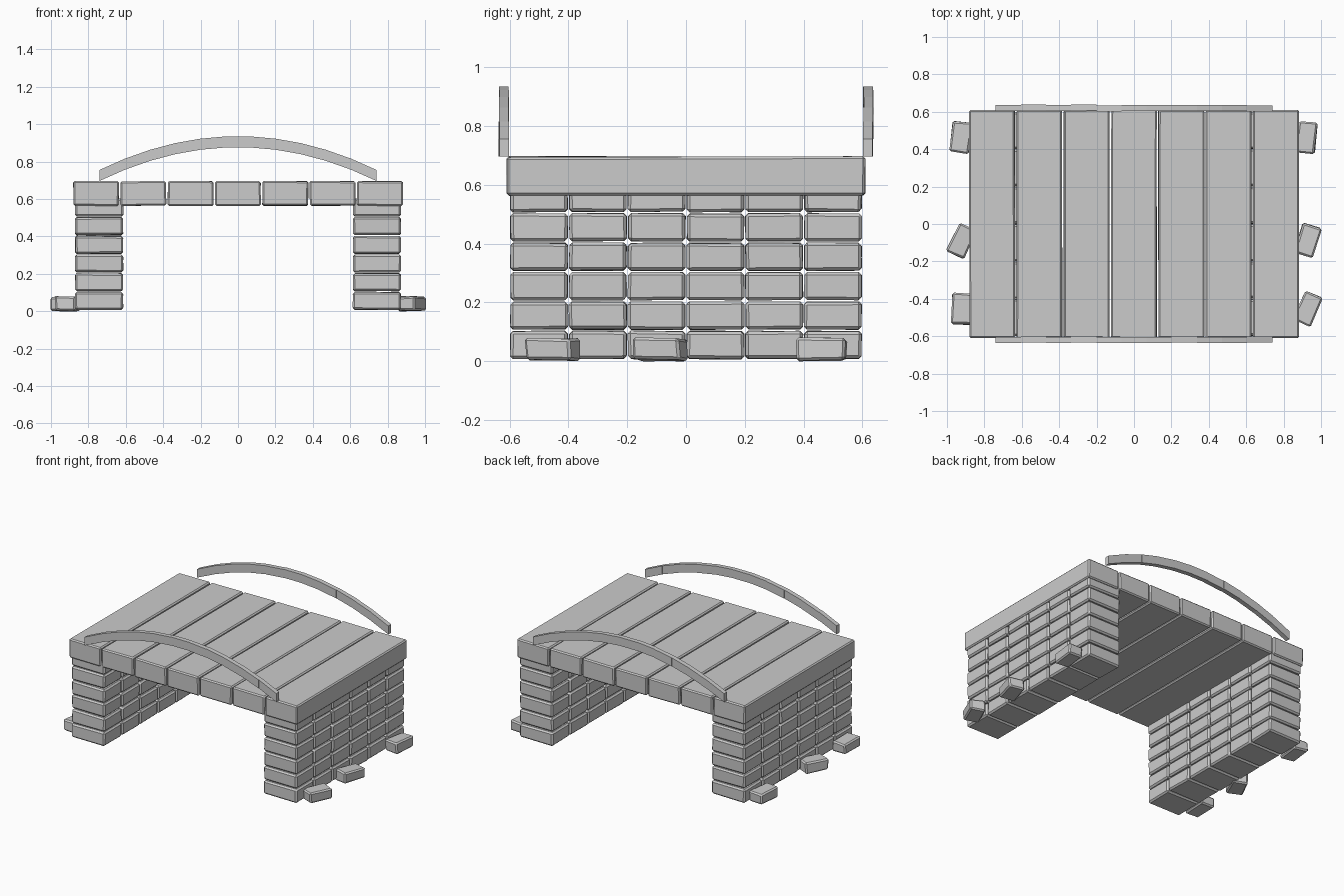
import bpy, bmesh, math, random
from mathutils import Matrix, Vector

if "Cube" in bpy.data.objects:
    bpy.data.objects.remove(bpy.data.objects["Cube"])

random.seed(4)


def add_block(bm, center, size, rot=0.0, jitter=0.002, bevel=0.01):
    """One slightly irregular stone with chamfered edges."""
    part = bmesh.new()
    bmesh.ops.create_cube(part, size=1)
    for v in part.verts:
        v.co = Vector([c * s + random.uniform(-jitter, jitter)
                       for c, s in zip(v.co, size)])
    bmesh.ops.bevel(part, geom=part.edges[:], offset=bevel, segments=1,
                    affect='EDGES', profile=0.5)
    part.transform(Matrix.Translation(center) @ Matrix.Rotation(rot, 4, 'Z'))
    temp = bpy.data.meshes.new("temp")
    part.to_mesh(temp)
    part.free()
    bm.from_mesh(temp)
    bpy.data.meshes.remove(temp)


def finish(bm, name):
    bmesh.ops.recalc_face_normals(bm, faces=bm.faces[:])
    mesh = bpy.data.meshes.new(name)
    bm.to_mesh(mesh)
    bm.free()
    obj = bpy.data.objects.new(name, mesh)
    bpy.context.collection.objects.link(obj)
    return obj


# Two brick piers: six courses of six blocks
for side, name in ((-1, "left_pier"), (1, "right_pier")):
    bm = bmesh.new()
    for row in range(6):
        for col in range(6):
            add_block(bm, (side * 0.743, -0.5 + 0.2 * col, 0.055 + 0.1 * row),
                      (0.256, 0.195, 0.094))
    finish(bm, name)

# Deck: seven long slabs
bm = bmesh.new()
for i in range(-3, 4):
    add_block(bm, (i * 0.253, 0, 0.63), (0.244, 1.22, 0.131), bevel=0.008)
finish(bm, "deck_slabs")

# Curved parapets: eleven wedge segments following a parabola
N, HALF, DEPTH = 11, 0.74, 0.059


def arch_top(x):
    return 0.936 - 0.329 * x * x


for side, name in ((-1, "front_parapet"), (1, "back_parapet")):
    bm = bmesh.new()
    for i in range(N):
        x0 = -HALF + 2 * HALF * i / N
        x1 = -HALF + 2 * HALF * (i + 1) / N
        shift = random.uniform(-0.002, 0.002)
        rings = []
        for y in (0.604, 0.636):
            y = side * (y + shift)
            rings.append([bm.verts.new((x, y, arch_top(x) - d))
                          for x, d in ((x0, DEPTH), (x1, DEPTH), (x1, 0), (x0, 0))])
        a, b = rings
        bm.faces.new(a)
        bm.faces.new(b[::-1])
        for k in range(4):
            n = (k + 1) % 4
            bm.faces.new((a[k], b[k], b[n], a[n]))
    finish(bm, name)

# Loose stones at the foot of the piers: x, y, turn in degrees
bm = bmesh.new()
for x, y, turn in ((0.922, 0.463, -6), (0.93, -0.09, -16), (0.93, -0.453, -23),
                   (-0.925, 0.463, -7), (-0.922, -0.09, -27), (-0.922, -0.453, -2)):
    add_block(bm, (x, y, 0.04), (0.105, 0.165, 0.074), math.radians(turn),
              jitter=0.005, bevel=0.009)
finish(bm, "loose_stones")
